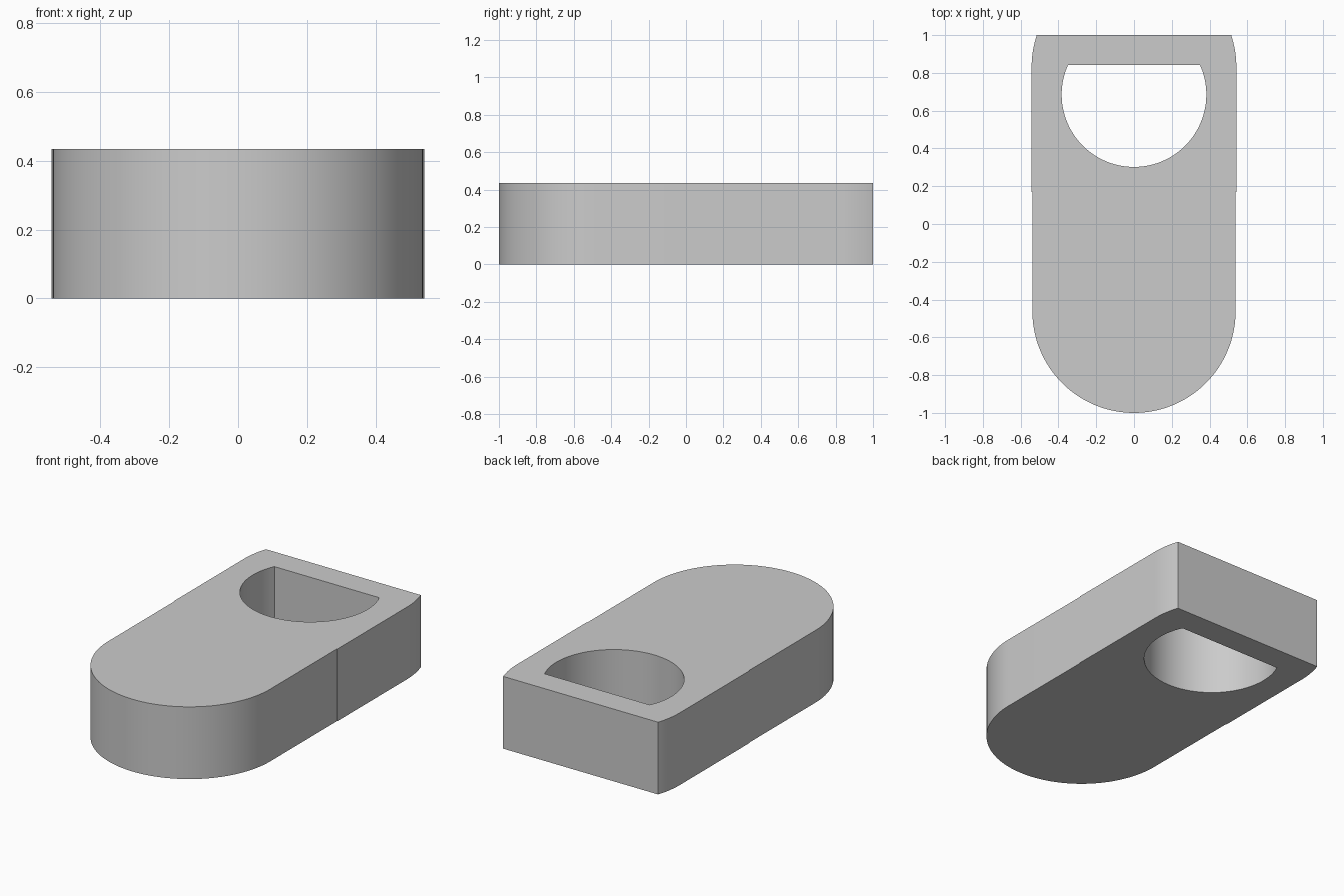
import bpy
import bmesh
from math import asin, cos, pi, sin

cube = bpy.data.objects.get("Cube")
if cube:
    bpy.data.objects.remove(cube, do_unlink=True)

HEIGHT = 0.434
FRONT_R = 0.538      # rounded front half
BACK_R = 0.542       # slightly wider back half
FRONT_Y = -1 + FRONT_R
STEP_Y = 0.17
BACK_Y = 0.83        # where the back corners start to curve in
HOLE_R, HOLE_Y, HOLE_FLAT = 0.383, 0.685, 0.843


def arc(cy, radius, start, end, steps):
    """Points on a circle centred on x = 0."""
    angles = [start + (end - start) * i / steps for i in range(steps + 1)]
    return [(radius * cos(a), cy + radius * sin(a)) for a in angles]


def add_wall(bm, points):
    """Upright wall around a closed outline; returns its bottom and top edges."""
    rings = [[bm.verts.new((x, y, z)) for x, y in points] for z in (0, HEIGHT)]
    low, high = rings
    n = len(points)
    for i in range(n):
        j = (i + 1) % n
        bm.faces.new((low[i], low[j], high[j], high[i]))
    return [[bm.edges.get((r[i], r[(i + 1) % n])) for i in range(n)] for r in rings]


# Outer outline: round front, straight sides with a slight step, clipped back
corner = asin((1 - BACK_Y) / BACK_R)
outline = arc(FRONT_Y, FRONT_R, -pi, 0, 64)
outline += [(FRONT_R, STEP_Y), (BACK_R, STEP_Y)]
outline += arc(BACK_Y, BACK_R, 0, corner, 8)
outline += arc(BACK_Y, BACK_R, pi - corner, pi, 8)
outline += [(-BACK_R, STEP_Y), (-FRONT_R, STEP_Y)]

# D-shaped through hole, flat towards the back
flat = asin((HOLE_FLAT - HOLE_Y) / HOLE_R)
hole = arc(HOLE_Y, HOLE_R, pi - flat, 2 * pi + flat, 72)

bm = bmesh.new()
outer_edges = add_wall(bm, outline)
hole_edges = add_wall(bm, hole)
for outer, inner in zip(outer_edges, hole_edges):
    bmesh.ops.triangle_fill(bm, use_beauty=True, edges=outer + inner)
bmesh.ops.recalc_face_normals(bm, faces=bm.faces[:])
mesh = bpy.data.meshes.new("tag_body")
bm.to_mesh(mesh)
bm.free()

body = bpy.data.objects.new("tag_body", mesh)
bpy.context.collection.objects.link(body)

# Plain grey
grey = bpy.data.materials.new("plain_grey")
grey.use_nodes = True
colour = (0.6, 0.6, 0.6, 1)
grey.diffuse_color = colour
grey.node_tree.nodes["Principled BSDF"].inputs["Base Color"].default_value = colour
mesh.materials.append(grey)

# Smooth curved walls, sharp rims
bpy.ops.object.select_all(action="DESELECT")
body.select_set(True)
bpy.context.view_layer.objects.active = body
bpy.ops.object.shade_smooth_by_angle(angle=pi / 8)
